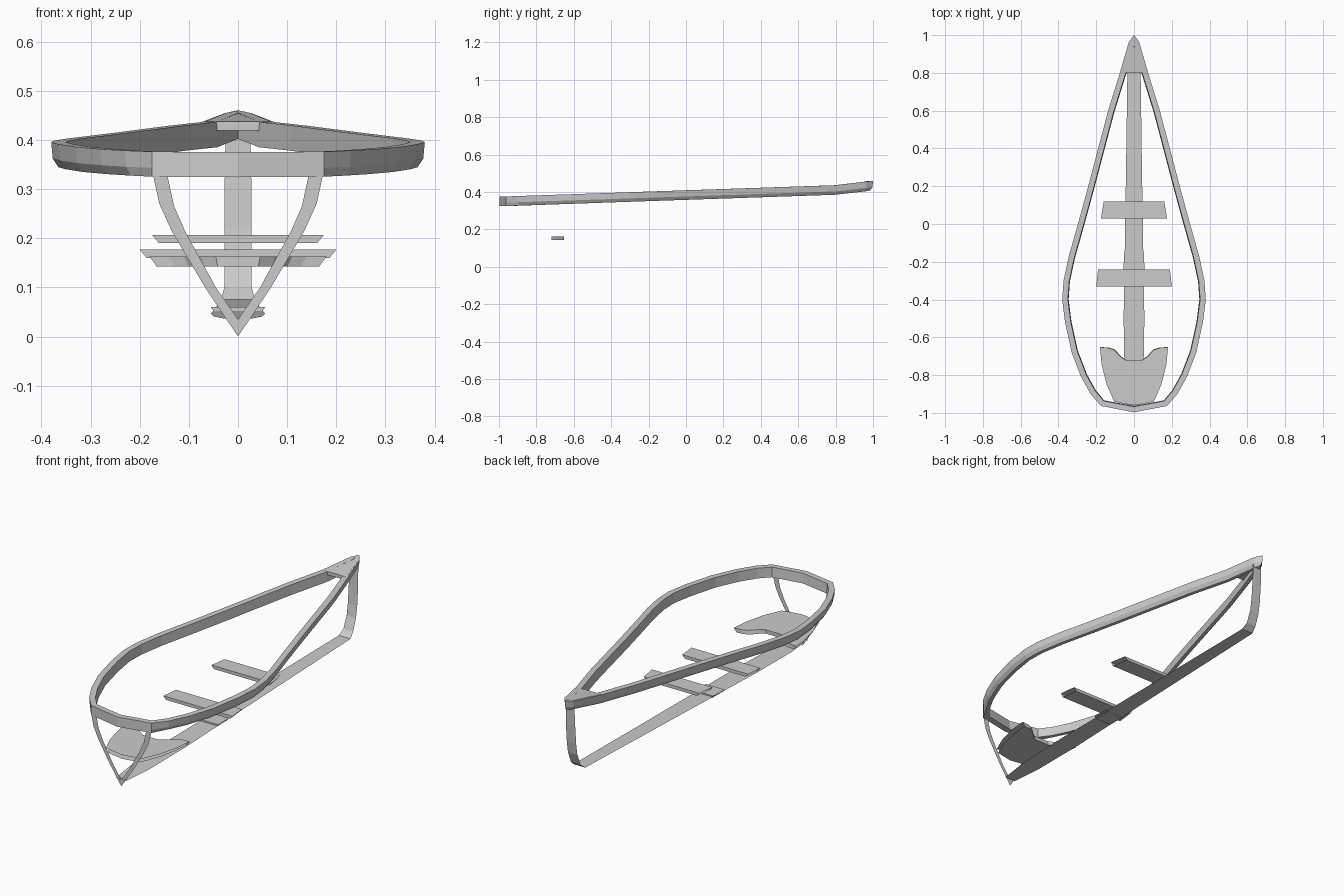
import bpy, bmesh, math
from mathutils import Vector

if "Cube" in bpy.data.objects:
    bpy.data.objects.remove(bpy.data.objects["Cube"])

grey = bpy.data.materials.new("pale grey wood")
grey.diffuse_color = (0.6, 0.6, 0.6, 1)
grey.use_nodes = True
grey.node_tree.nodes["Principled BSDF"].inputs["Base Color"].default_value = grey.diffuse_color


def make(name, verts, faces, closed=False):
    me = bpy.data.meshes.new(name)
    me.from_pydata([tuple(v) for v in verts], [], faces)
    if closed:
        bm = bmesh.new()
        bm.from_mesh(me)
        bmesh.ops.recalc_face_normals(bm, faces=bm.faces)
        bm.to_mesh(me)
        bm.free()
    me.materials.append(grey)
    ob = bpy.data.objects.new(name, me)
    bpy.context.collection.objects.link(ob)
    return ob


def strip(name, rows):
    """Flat ribbon: each row is (half width, y, z)."""
    v = [(s * w, y, z) for w, y, z in rows for s in (-1, 1)]
    make(name, v, [(2*i, 2*i+1, 2*i+3, 2*i+2) for i in range(len(rows) - 1)])


def sheer(y):
    """Height of the rim's top edge."""
    return 0.375 + 0.034 * (y + 1) + max(0, y - 0.85) * 0.11


# gunwale: outline mirrored into a loop, with a rounded rail section
half = [(0, -0.997), (0.175, -0.963), (0.23, -0.9), (0.28, -0.81), (0.33, -0.68),
        (0.365, -0.52), (0.38, -0.40), (0.373, -0.3), (0.345, -0.17), (0.297, 0),
        (0.245, 0.19), (0.195, 0.38), (0.137, 0.6), (0.075, 0.8), (0.027, 0.965), (0, 1)]
loop = [Vector(p) for p in half] + [Vector((-x, y)) for x, y in half[-2:0:-1]]
section = [(0, 0), (-0.003, -0.033), (-0.015, -0.051), (-0.034, -0.051), (-0.03, 0)]
n, k = len(loop), len(section)
verts = []
for i, p in enumerate(loop):
    a = (p - loop[i - 1]).normalized()
    b = (loop[(i + 1) % n] - p).normalized()
    t = (a + b).normalized()
    out = Vector((t.y, -t.x))
    for d, h in section:
        if p.y < -0.95:
            d = 0 if d > -0.02 else d      # upright stern face
        q = p + out * d
        verts.append((q.x, q.y, sheer(p.y) + h))
faces = [(i*k + j, (i+1) % n*k + j, (i+1) % n*k + (j+1) % k, i*k + (j+1) % k)
         for i in range(n) for j in range(k)]
make("gunwale", verts, faces, True)

# bow deck
bow = [(0.067, 0.8), (0.025, 0.962), (0, 0.998)]
pts = bow + [(-x, y) for x, y in bow[-2::-1]]
verts = [(x, y, sheer(y) + h) for h in (0.001, -0.017) for x, y in pts]
m = len(pts)
faces = [(0, 1, 3, 4), (1, 2, 3), (5, 6, 8, 9), (6, 7, 8)]
faces += [(i, (i+1) % m, (i+1) % m + m, i + m) for i in range(m)]
make("bow_deck", verts, faces, True)

# open-ended thwarts: the ends taper towards the missing hull
def thwart(name, y0, y1, w0, w1, z0, z1, cut):
    v = [(s * (w - c), y, z) for z, c in ((z1, 0), (z0, cut))
         for y, w in ((y0, w0), (y1, w1)) for s in (-1, 1)]
    make(name, v, [(0, 1, 3, 2), (4, 6, 7, 5), (0, 4, 5, 1), (2, 3, 7, 6)])


thwart("middle_seat", -0.33, -0.24, 0.2, 0.19, 0.160, 0.177, 0.014)
thwart("forward_seat", 0.03, 0.12, 0.175, 0.16, 0.190, 0.207, 0.014)
thwart("foot_brace", -0.24, -0.15, 0.055, 0.053, 0.048, 0.060, 0.008)

# stern seat with scooped front edge
edge = [(0, -0.72), (0.045, -0.72), (0.075, -0.70), (0.11, -0.665), (0.14, -0.655), (0.18, -0.652)]
back = [(0, -0.96), (0.03, -0.955), (0.06, -0.95), (0.105, -0.94), (0.145, -0.85), (0.172, -0.74)]
verts, faces = [], []
for s in (-1, 1):
    b = len(verts)
    for e, r in zip(edge, back):
        for z, f in ((0.163, 1), (0.143, 0.92)):
            verts += [(s * e[0] * f, e[1], z), (s * r[0] * f, r[1], z)]
    for i in range(len(edge) - 1):
        o, q = b + 4*i, b + 4*i + 4
        fs = [(o, o+1, q+1, q), (o+2, q+2, q+3, o+3), (o, q, q+2, o+2)]
        faces += [f if s < 0 else f[::-1] for f in fs]
make("stern_seat", verts, faces, True)

# floor board and curved stem ribbon
strip("floor_board", [(0.03, -0.965, 0.037), (0.05, -0.8, 0.041), (0.055, -0.5, 0.047),
                      (0.05, -0.2, 0.053), (0.042, 0.3, 0.063), (0.034, 0.88, 0.075)])
strip("stem", [(0.034, 0.88, 0.075), (0.028, 0.91, 0.1), (0.027, 0.935, 0.16),
               (0.027, 0.945, 0.22), (0.027, 0.953, 0.32), (0.025, 0.957, 0.43)])

# transom frame: two curved legs meeting at the keel
outer = [(0.175, 0.35), (0.172, 0.325), (0.16, 0.27), (0.135, 0.215), (0.067, 0.1), (0, 0)]
inner = [(0.146, 0.35), (0.143, 0.325), (0.13, 0.265), (0.107, 0.213), (0.045, 0.1), (0, 0.035)]
for s, side in ((-1, "left"), (1, "right")):
    v = [(s * x, -0.963, z) for o, r in zip(outer, inner) for x, z in (o, r)]
    f = [(2*i, 2*i+1, 2*i+3, 2*i+2) for i in range(len(outer) - 1)]
    make("transom_frame_" + side, v, f if s > 0 else [q[::-1] for q in f])
